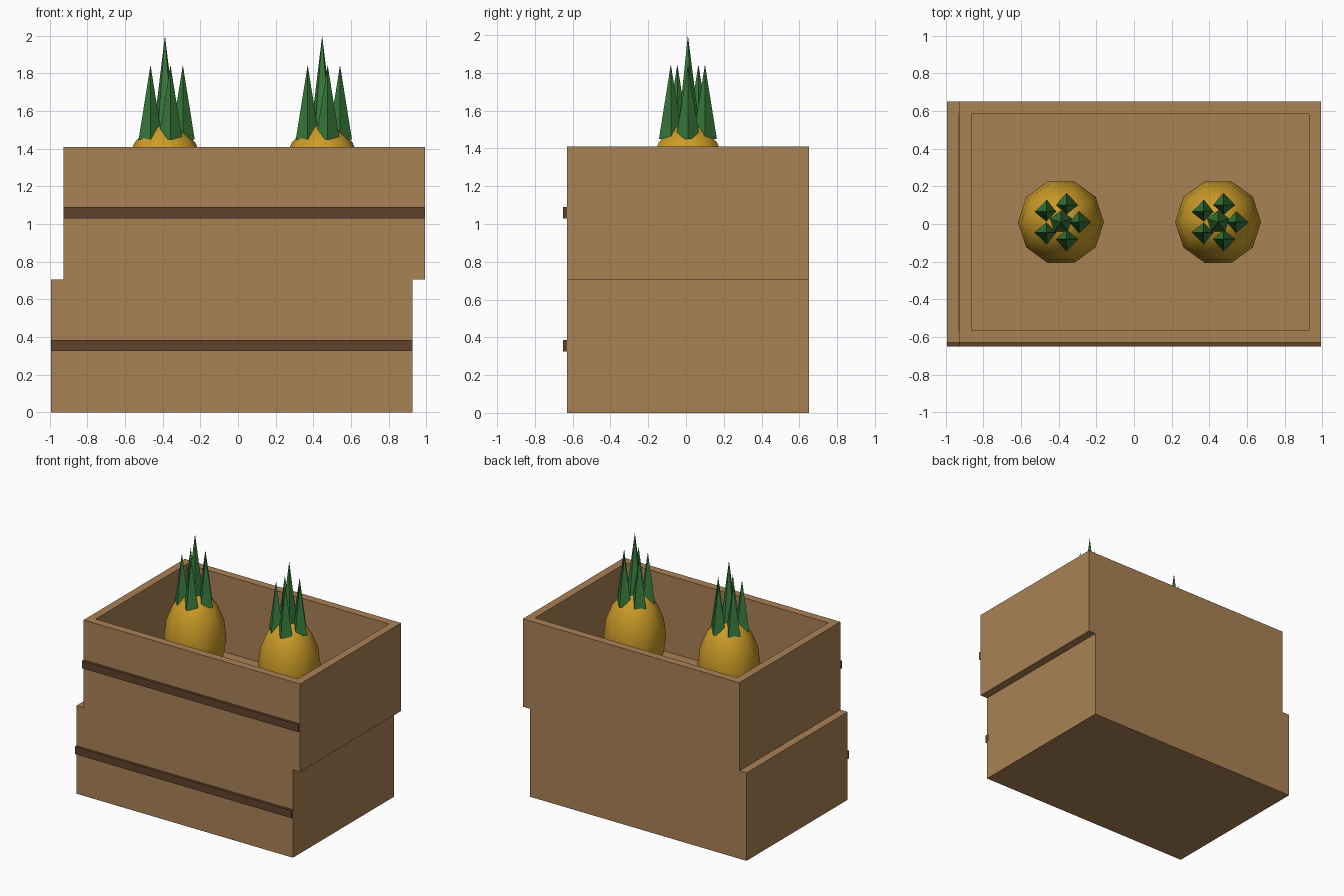
import bpy, bmesh
from math import cos, sin, radians
from mathutils import Matrix, Vector

if "Cube" in bpy.data.objects:
    bpy.data.objects.remove(bpy.data.objects["Cube"])


def material(name, rgb):
    m = bpy.data.materials.new(name)
    m.diffuse_color = (*rgb, 1)
    m.use_nodes = True
    m.node_tree.nodes["Principled BSDF"].inputs["Base Color"].default_value = m.diffuse_color
    return m


WOOD = material("wood", (0.40, 0.22, 0.09))
DARK = material("dark_wood", (0.12, 0.055, 0.025))
SKIN = material("fruit_skin", (0.60, 0.33, 0.02))
LEAF = material("leaf", (0.04, 0.20, 0.045))


def finish(name, bm, mat, smooth=False):
    bmesh.ops.recalc_face_normals(bm, faces=bm.faces)
    for f in bm.faces:
        f.smooth = smooth
    me = bpy.data.meshes.new(name)
    bm.to_mesh(me)
    bm.free()
    me.materials.append(mat)
    ob = bpy.data.objects.new(name, me)
    bpy.context.collection.objects.link(ob)
    return ob


def box(bm, center, size):
    mat = Matrix.Translation(center) @ Matrix.Diagonal((*size, 1))
    return bmesh.ops.create_cube(bm, size=1, matrix=mat)["verts"]


W, D, H, WALL = 1.92, 1.28, 0.705, 0.09
CY = 0.01


# Open-topped crate with a dark slat across its front
def crate(name, x, z):
    bm = bmesh.new()
    box(bm, (x, CY, z + H / 2), (W, D, H))
    top = max(bm.faces, key=lambda f: f.calc_center_median().z)
    bmesh.ops.inset_region(bm, faces=[top], thickness=WALL)
    hole = bmesh.ops.extrude_face_region(bm, geom=[top])
    bmesh.ops.delete(bm, geom=[top], context="FACES_ONLY")
    verts = [v for v in hole["geom"] if isinstance(v, bmesh.types.BMVert)]
    bmesh.ops.translate(bm, verts=verts, vec=(0, 0, WALL - H))
    finish(name, bm, WOOD)

    bm = bmesh.new()
    box(bm, (x, CY - D / 2, z + 0.355), (W, 0.04, 0.06))
    finish(name + "_front_slat", bm, DARK)


# Fruit body with a crown of five outer leaves and one tall leaf
def fruit(name, x):
    bm = bmesh.new()
    bmesh.ops.create_uvsphere(
        bm, u_segments=10, v_segments=8, radius=1,
        matrix=Matrix.Translation((x, CY, 1.175))
        @ Matrix.Diagonal((0.228, 0.228, 0.365, 1))
        @ Matrix.Rotation(radians(90), 4, "Z"))
    finish(name + "_body", bm, SKIN, smooth=True)

    bm = bmesh.new()

    def spike(dx, dy, sides, radius, tip, base=1.45):
        bmesh.ops.create_cone(
            bm, cap_ends=True, segments=sides, radius1=radius, radius2=0,
            depth=tip - base,
            matrix=Matrix.Translation((x + dx, CY + dy, (tip + base) / 2))
            @ Matrix.Rotation(radians(90 if sides == 4 else 0), 4, "Z"))

    for i in range(5):
        a = radians(72 * i)
        spike(0.095 * cos(a), 0.095 * sin(a), 4, 0.063, 1.845)
    spike(0, 0, 5, 0.07, 2.0)
    bmesh.ops.remove_doubles(bm, verts=bm.verts, dist=1e-5)
    finish(name + "_crown", bm, LEAF)


crate("lower_crate", -0.032, 0)
crate("upper_crate", 0.032, H)
fruit("left_fruit", -0.388)
fruit("right_fruit", 0.447)
